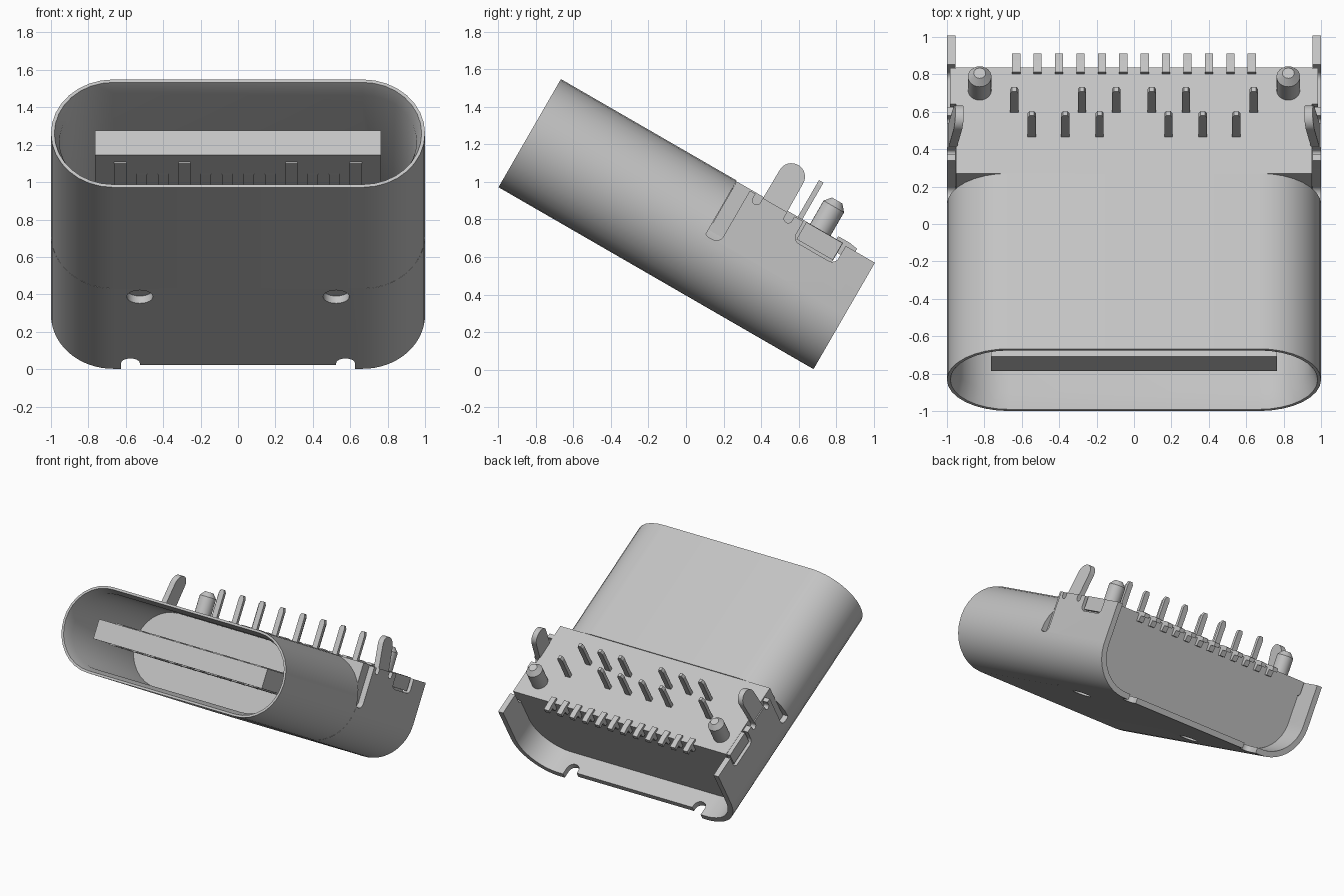
import bpy, bmesh, math
from mathutils import Matrix, Vector

if "Cube" in bpy.data.objects:
    bpy.data.objects.remove(bpy.data.objects["Cube"])

# Local frame: x across, y from mouth to tail, z through the thickness; tilted down 30 degrees
TILT = Matrix.Translation((0, -1, 0.972)) @ Matrix.Rotation(math.radians(-30), 4, "X")
R, LENGTH, WALL, SPLIT, TOP = 0.333, 1.94, 0.045, 1.083, 0.655

metal = bpy.data.materials.new("light grey")
metal.use_nodes = True
GREY = (0.55, 0.55, 0.55, 1)
metal.diffuse_color = GREY
metal.node_tree.nodes["Principled BSDF"].inputs["Base Color"].default_value = GREY


def finish(name, bm):
    bmesh.ops.recalc_face_normals(bm, faces=bm.faces)
    mesh = bpy.data.meshes.new(name)
    bm.to_mesh(mesh)
    bm.free()
    mesh.materials.append(metal)
    ob = bpy.data.objects.new(name, mesh)
    bpy.context.collection.objects.link(ob)
    ob.matrix_world = TILT
    return ob


def loft(name, rings, closed=False):
    """Skin a list of equal rings; cap the ends unless the loop closes."""
    bm = bmesh.new()
    loops = [[bm.verts.new(p) for p in ring] for ring in rings]
    n = len(loops[0])
    pairs = list(zip(loops, loops[1:]))
    if closed:
        pairs.append((loops[-1], loops[0]))
    else:
        bm.faces.new(loops[0])
        bm.faces.new(loops[-1])
    for a, b in pairs:
        for i in range(n):
            j = (i + 1) % n
            bm.faces.new((a[i], a[j], b[j], b[i]))
    return finish(name, bm)


PLACE = {"x": lambda a, b, t: (t, a, b), "y": lambda a, b, t: (a, t, b), "z": lambda a, b, t: (a, b, t)}


def prism(name, pts, axis, lo, hi):
    return loft(name, [[PLACE[axis](a, b, t) for a, b in pts] for t in (lo, hi)])


def box(name, x, y, z):
    return prism(name, [(x[0], y[0]), (x[1], y[0]), (x[1], y[1]), (x[0], y[1])], "z", *z)


def arc(cx, cy, r, a0, a1, n=16):
    angles = [math.radians(a0 + (a1 - a0) * i / n) for i in range(n + 1)]
    return [(cx + r * math.cos(a), cy + r * math.sin(a)) for a in angles]


def disc(cx, cy, r, n=24):
    return arc(cx, cy, r, 0, 360, n)[:-1]


def stadium(inset):
    c, r = 1 - R, R - inset
    return arc(c, R, r, -90, 90) + arc(-c, R, r, 90, 270)


def trough(inset, top):
    c, r = 1 - R, R - inset
    return [(-1 + inset, top)] + arc(-c, R, r, 180, 270) + arc(c, R, r, 270, 360) + [(1 - inset, top)]


def slot(y0, y1, bottom, top, r):
    """Round-bottomed slot outline in the side plane."""
    return ([(y0, top)] + arc(y0 + r, bottom + r, r, 180, 270, 8)
            + arc(y1 - r, bottom + r, r, 270, 360, 8) + [(y1, top)])


def cut(ob, cutters):
    for c in cutters:
        mod = ob.modifiers.new("cut", "BOOLEAN")
        mod.operation, mod.solver, mod.object = "DIFFERENCE", "EXACT", c
        bpy.context.view_layer.objects.active = ob
        bpy.ops.object.modifier_apply(modifier=mod.name)
        bpy.data.objects.remove(c)


def smooth(ob):
    bpy.ops.object.select_all(action="DESELECT")
    ob.select_set(True)
    bpy.context.view_layer.objects.active = ob
    bpy.ops.object.shade_smooth_by_angle(angle=math.radians(30))


def at(y, pts):
    return [(x, y, z) for x, z in pts]


# Front sleeve with a flared mouth
smooth(loft("shell_sleeve", [
    at(0, stadium(0)), at(SPLIT, stadium(0)), at(SPLIT, stadium(WALL)),
    at(0.09, stadium(WALL)), at(0, stadium(0.018))], closed=True))

# Open-topped rear tray with side slots, latch notches, holes and tail notches
tray = prism("shell_tray", trough(0, TOP) + trough(WALL, TOP)[::-1], "y", SPLIT, LENGTH)
cutters = [
    prism("cut", slot(SPLIT - 0.02, 1.17, 0.33, 0.8, 0.043), "x", -1.2, 1.2),
    prism("cut", slot(1.205, 1.25, 0.605, 0.8, 0.022), "x", -1.2, 1.2),
    prism("cut", slot(1.4, 1.445, 0.605, 0.8, 0.022), "x", -1.2, 1.2),
    prism("cut", slot(1.5, 1.76, 0.54, 0.8, 0.04), "x", -1.2, 1.2),
    box("cut", (-0.53, 0.53), (1.9, 2.1), (-0.2, 0.2)),
]
for s in (-1, 1):
    cutters.append(prism("cut", disc(s * 0.525, 1.17, 0.07), "z", -0.2, 0.2))
    cutters.append(prism("cut", [(s * 0.575 + a, b) for a, b in
                                 [(0.05, 2.1)] + arc(0, 1.88, 0.05, 0, -180) + [(-0.05, 2.1)]],
                         "z", -0.2, 0.2))
cut(tray, cutters)
smooth(tray)

# Insulator filling the tray, its front face inside the sleeve, and the tongue
smooth(prism("insulator_front", stadium(WALL), "y", 1.0, SPLIT + 0.1))
smooth(prism("insulator_body", trough(WALL + 0.003, 0.662), "y", SPLIT + 0.002, 1.74))
box("tongue", (-0.765, 0.765), (0.1, 1.02), (0.257, 0.41))

PITCH = 0.1145
columns = [(i - 5.5) * PITCH for i in range(12)]
for i, x in enumerate(columns):
    # Contacts on both faces of the tongue, longer at the power positions
    start = 0.175 if i in (0, 3, 8, 11) else 0.295
    half = 0.033 if start < 0.2 else 0.028
    for z in (0.249, 0.41):
        box("tongue_contact", (x - half, x + half), (start, 1.01), (z, z + 0.008))
    # Flat solder tails along the back edge
    prism("surface_tail", [(1.7, 0.68), (1.77, 0.68), (1.82, 0.672), (1.82, 0.64), (1.775, 0.645),
                           (1.765, 0.6), (1.735, 0.6), (1.735, 0.655), (1.7, 0.655)],
          "x", x - 0.022, x + 0.022)


def through_pin(x, y):
    w, t = 0.022, 0.014
    prism("through_pin", [(x - w, 0.64), (x + w, 0.64), (x + w, 0.865), (x + 0.012, 0.888),
                          (x - 0.012, 0.888), (x - w, 0.865)], "y", y - t, y + t)


for s in (-1, 1):
    # Two staggered rows of through-board pins
    for x in (0.64, 0.278, 0.095):
        through_pin(s * x, 1.475)
    for x in (0.547, 0.367, 0.184):
        through_pin(s * x, 1.325)

    # Mounting tab leaning inward
    tab = prism("mounting_tab", [(1.25, 0.6)] + arc(1.325, 0.83, 0.072, 180, 0) + [(1.4, 0.6)],
                "x", s * (1 - WALL), s * 1.0)
    for v in tab.data.vertices:
        v.co.x -= s * 0.15 * (v.co.z - 0.6)
    smooth(tab)

    # Insulator ear sitting in the latch notch
    box("insulator_ear", (s * 0.9, s * 0.985), (1.515, 1.738), (0.555, 0.66))

    # Locating post with a chamfered end
    smooth(loft("locating_post", [[(a, b, z) for a, b in disc(s * 0.825, 1.6, r)]
                                  for r, z in ((0.063, 0.64), (0.063, 0.805), (0.032, 0.842))]))
